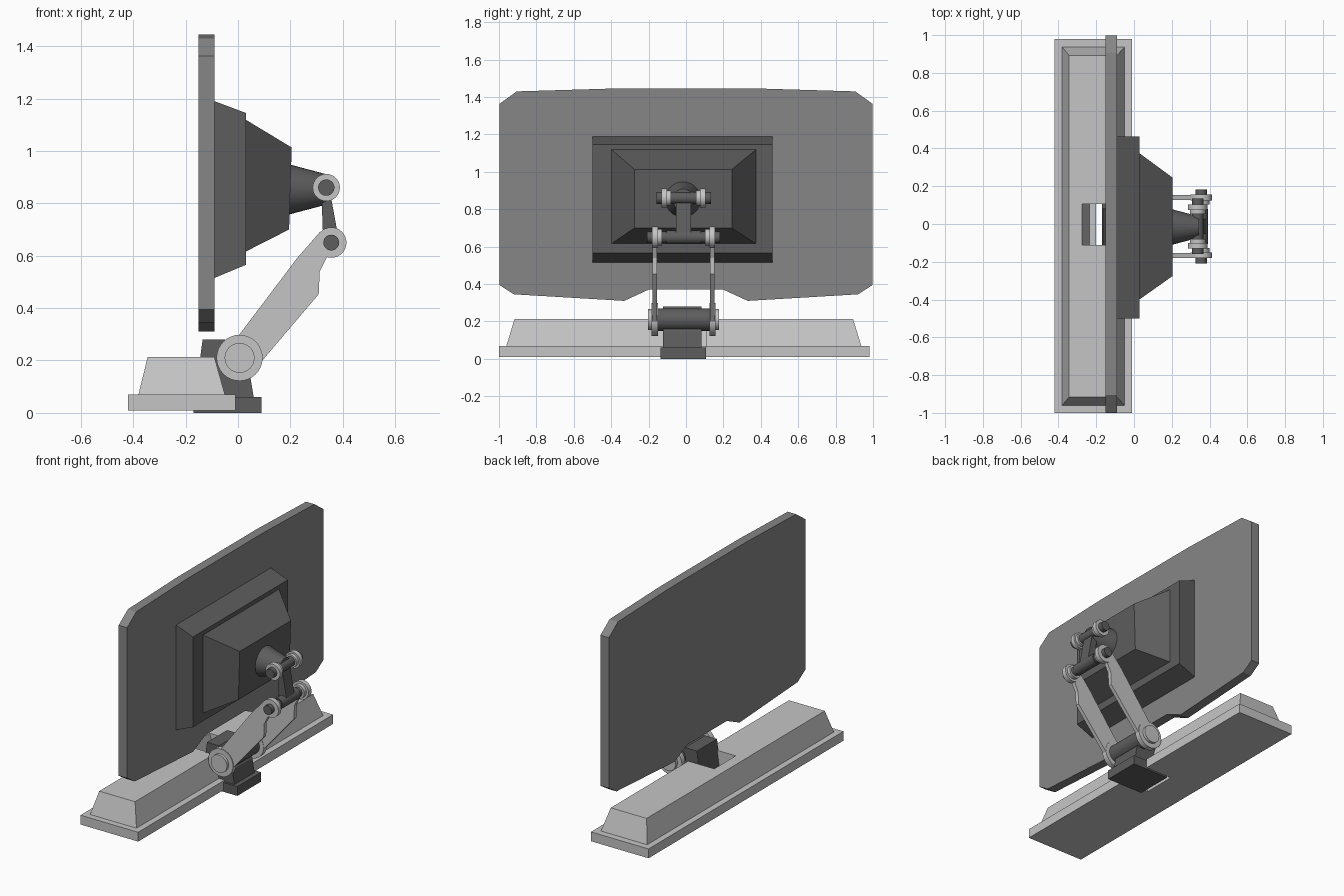
import bpy, bmesh, math
from mathutils import Matrix

cube = bpy.data.objects.get("Cube")
if cube:
    bpy.data.objects.remove(cube)

CY = -0.013  # centre line of the stand


def material(name, value):
    m = bpy.data.materials.new(name)
    m.use_nodes = True
    colour = (value, value, value, 1)
    m.diffuse_color = colour
    m.node_tree.nodes["Principled BSDF"].inputs["Base Color"].default_value = colour
    return m


LIGHT = material("light grey", 0.56)
MID = material("mid grey", 0.24)
DARK = material("dark grey", 0.11)


def finish(name, bm, mat):
    bmesh.ops.recalc_face_normals(bm, faces=bm.faces)
    me = bpy.data.meshes.new(name)
    bm.to_mesh(me)
    bm.free()
    ob = bpy.data.objects.new(name, me)
    bpy.context.collection.objects.link(ob)
    me.materials.append(mat)
    return ob


def loft(name, ring_a, ring_b, mat):
    """Solid between two rings with the same number of points."""
    bm = bmesh.new()
    a = [bm.verts.new(p) for p in ring_a]
    b = [bm.verts.new(p) for p in ring_b]
    bm.faces.new(a)
    bm.faces.new(b)
    for i in range(len(a)):
        j = (i + 1) % len(a)
        bm.faces.new((a[i], a[j], b[j], b[i]))
    return finish(name, bm, mat)


def side_prism(name, xz, y0, y1, mat):
    return loft(name, [(x, y0, z) for x, z in xz], [(x, y1, z) for x, z in xz], mat)


def rect_x(x, y0, y1, z0, z1, lean=0):
    return [(x, y0, z0), (x, y1, z0), (x + lean, y1, z1), (x + lean, y0, z1)]


def rect_z(z, x0, x1, y0, y1):
    return [(x0, y0, z), (x1, y0, z), (x1, y1, z), (x0, y1, z)]


def rod(name, axis, start, end, at, r1, mat, r2=None):
    """Round bar along 'X' or 'Y' through the point at = (other, z)."""
    bm = bmesh.new()
    bmesh.ops.create_cone(bm, cap_ends=True, segments=32, radius1=r1,
                          radius2=r1 if r2 is None else r2, depth=end - start)
    mid = (start + end) / 2
    if axis == 'X':
        rot, pos = Matrix.Rotation(math.pi / 2, 4, 'Y'), (mid, at[0], at[1])
    else:
        rot, pos = Matrix.Rotation(-math.pi / 2, 4, 'X'), (at[0], mid, at[1])
    bm.transform(Matrix.Translation(pos) @ rot)
    ob = finish(name, bm, mat)
    bpy.ops.object.select_all(action='DESELECT')
    ob.select_set(True)
    bpy.context.view_layer.objects.active = ob
    bpy.ops.object.shade_smooth_by_angle(angle=math.radians(35))
    return ob


def pair(name, at, inner, outer, r, mat):
    """The same disc on both sides of the stand."""
    for side, s in (("right", -1), ("left", 1)):
        y0, y1 = sorted((CY + s * inner, CY + s * outer))
        rod(f"{side}_{name}", 'Y', y0, y1, at, r, mat)


# Base plate with a slot at the back edge
n0, n1 = -0.112, 0.106
plate = [(-0.42, -1), (-0.01, -1), (-0.01, n0), (-0.2, n0),
         (-0.2, n1), (-0.01, n1), (-0.01, 0.98), (-0.42, 0.98)]
loft("base_plate", [(x, y, 0.01) for x, y in plate], [(x, y, 0.07) for x, y in plate], LIGHT)

# Sloped base body, notched for the stand
body = loft("base_body", rect_z(0.07, -0.38, -0.05, -0.96, 0.937),
            rect_z(0.213, -0.345, -0.09, -0.917, 0.893), LIGHT)
cutter = side_prism("notch_cutter", [(-0.221, 0.02), (0.1, 0.02), (0.1, 0.3), (-0.3, 0.3)],
                    n0, n1, LIGHT)
cutter.hide_render = True
cut = body.modifiers.new("notch", 'BOOLEAN')
cut.operation, cut.object, cut.solver = 'DIFFERENCE', cutter, 'EXACT'
bpy.context.view_layer.objects.active = body
bpy.ops.object.modifier_apply(modifier=cut.name)
bpy.data.objects.remove(cutter)

# Foot and pillar
loft("foot", rect_z(0, -0.17, 0.09, -0.135, 0.107),
     rect_z(0.06, -0.17, 0.09, -0.135, 0.107), DARK)
side_prism("pillar", [(-0.165, 0.06), (0.06, 0.06), (0.045, 0.15), (-0.05, 0.28), (-0.135, 0.28)],
           -0.122, 0.082, DARK)

# Screen panel with clipped corners and a raised middle in the lower edge
half = [(0.2, 0.37), (0.33, 0.31), (0.92, 0.345), (0.998, 0.395),
        (0.998, 1.363), (0.905, 1.43), (0.4, 1.445)]
outline = half + [(-y, z) for y, z in reversed(half)]
loft("screen", [(-0.15, y, z) for y, z in outline], [(-0.09, y, z) for y, z in outline], MID)

# Housing on the back of the screen
loft("housing_collar", rect_x(-0.09, -0.5, 0.463, 0.515, 1.19),
     rect_x(0.03, -0.5, 0.463, 0.565, 1.145), DARK)
loft("housing_taper", rect_x(0.028, -0.4, 0.375, 0.615, 1.12),
     rect_x(0.195, -0.275, 0.245, 0.70, 1.013, 0.01), DARK)
rod("mount_cone", 'X', 0.19, 0.345, (CY - 0.003, 0.853), 0.097, DARK, 0.056)

# Upper hinge
top = (0.337, 0.86)
rod("upper_pin", 'Y', CY - 0.145, CY + 0.147, top, 0.031, DARK)
pair("upper_disc", top, 0.088, 0.117, 0.052, LIGHT)
pair("upper_washer", top, 0.066, 0.088, 0.041, LIGHT)

# Link between the hinges
mid = (0.356, 0.65)
side_prism("hinge_link", [(0.318, 0.85), (0.35, 0.85), (0.385, 0.66), (0.325, 0.66)],
           CY - 0.04, CY + 0.04, DARK)

# Middle hinge
rod("middle_pin", 'Y', CY - 0.195, CY + 0.195, mid, 0.03, DARK)
rod("middle_sleeve", 'Y', CY - 0.092, CY + 0.092, mid, 0.036, DARK)
pair("middle_disc", mid, 0.138, 0.168, 0.058, LIGHT)
pair("middle_washer", mid, 0.115, 0.138, 0.043, LIGHT)

# Base hinge
low = (0.006, 0.21)
rod("base_barrel", 'Y', CY - 0.15, CY + 0.15, low, 0.06, DARK)
pair("base_disc", low, 0.138, 0.172, 0.088, LIGHT)
pair("base_cap", low, 0.172, 0.19, 0.057, LIGHT)

# Cranked arms
arm = [(-0.06, 0.215), (0.0, 0.292), (0.225, 0.59), (0.312, 0.69), (0.36, 0.64),
       (0.34, 0.595), (0.312, 0.54), (0.308, 0.453), (0.093, 0.2), (0.02, 0.15)]
for side, s in (("right", -1), ("left", 1)):
    side_prism(f"{side}_arm", arm, CY + s * 0.141, CY + s * 0.166, LIGHT)
